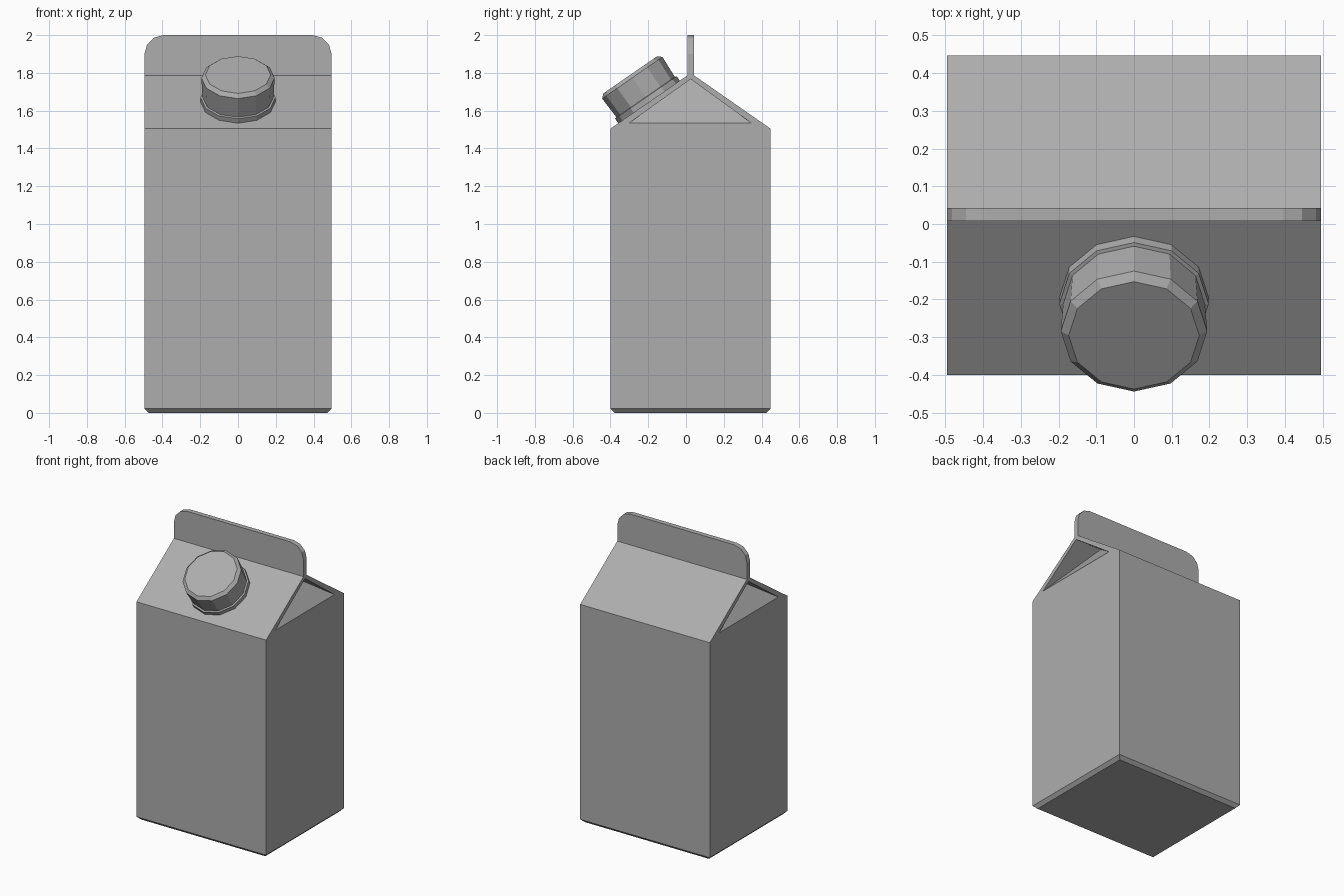
import bpy, bmesh, math
from mathutils import Matrix

old = bpy.data.objects.get("Cube")
if old:
    bpy.data.objects.remove(old, do_unlink=True)

GREY = (0.42, 0.42, 0.42, 1)
mat = bpy.data.materials.new("mid_grey")
mat.use_nodes = True
mat.diffuse_color = GREY
mat.node_tree.nodes["Principled BSDF"].inputs["Base Color"].default_value = GREY

HALF_X = 0.495
FRONT, BACK = -0.4, 0.447
FIN_FRONT, FIN_BACK = 0.008, 0.042
RIDGE_Y = (FIN_FRONT + FIN_BACK) / 2
SHOULDER, RIDGE = 1.505, 1.787


def finish(name, bm):
    bmesh.ops.recalc_face_normals(bm, faces=bm.faces)
    mesh = bpy.data.meshes.new(name)
    bm.to_mesh(mesh)
    bm.free()
    mesh.materials.append(mat)
    obj = bpy.data.objects.new(name, mesh)
    bpy.context.collection.objects.link(obj)
    return obj


def loft(rings):
    """Skin closed rings of equal length and cap both ends."""
    bm = bmesh.new()
    loops = [[bm.verts.new(p) for p in ring] for ring in rings]
    n = len(loops[0])
    for a, b in zip(loops, loops[1:]):
        for i in range(n):
            j = (i + 1) % n
            bm.faces.new((a[i], a[j], b[j], b[i]))
    bm.faces.new(loops[0][::-1])
    bm.faces.new(loops[-1])
    return bm


def rect(x, y0, y1, z):
    return [(-x, y0, z), (x, y0, z), (x, y1, z), (-x, y1, z)]


# Carton body with bevelled foot and gabled roof
bevel = 0.022
body = finish("carton_body", loft([
    rect(HALF_X - bevel, FRONT + bevel, BACK - bevel, 0),
    rect(HALF_X, FRONT, BACK, bevel),
    rect(HALF_X, FRONT, BACK, SHOULDER),
    rect(HALF_X, FIN_FRONT, FIN_BACK, RIDGE),
]))

# Folded-in gable ends: a sloping triangle under the roof edges
base_z, apex_z, depth = 1.535, 1.767, 0.2
cutters = []
for side in (-1, 1):
    bm = bmesh.new()
    for base_x, apex_x in ((HALF_X, HALF_X - depth), (HALF_X + 0.1, HALF_X + 0.1)):
        bm.verts.new((side * base_x, -0.3, base_z))
        bm.verts.new((side * base_x, 0.345, base_z))
        bm.verts.new((side * apex_x, RIDGE_Y, apex_z))
    bmesh.ops.convex_hull(bm, input=bm.verts)
    cutter = finish("gable_cutter", bm)
    cutter.hide_render = True
    cutters.append(cutter)
    mod = body.modifiers.new("gable_fold", 'BOOLEAN')
    mod.operation = 'DIFFERENCE'
    mod.solver = 'EXACT'
    mod.object = cutter

depsgraph = bpy.context.evaluated_depsgraph_get()
folded = bpy.data.meshes.new_from_object(body.evaluated_get(depsgraph))
body.modifiers.clear()
body.data = folded
for cutter in cutters:
    bpy.data.objects.remove(cutter, do_unlink=True)

# Top sealing fin with rounded upper corners
radius, steps, top = 0.1, 3, 2.0
arc = [(HALF_X - radius + radius * math.cos(a), top - radius + radius * math.sin(a))
       for a in (math.pi / 2 * i / steps for i in range(steps + 1))]
half = [(HALF_X, RIDGE)] + arc
outline = half + [(-x, z) for x, z in reversed(half)]
finish("top_fin", loft([[(x, y, z) for x, z in outline] for y in (FIN_FRONT, FIN_BACK)]))

# Screw cap and spout collar, standing square to the front roof
SIDES = 12
tilt = math.atan2(RIDGE - SHOULDER, FIN_FRONT - FRONT)
seat = Matrix.Translation((0, -0.195, 1.645)) @ Matrix.Rotation(tilt, 4, 'X')


def turned(name, profile):
    rings = [[(r * math.cos(2 * math.pi * i / SIDES), r * math.sin(2 * math.pi * i / SIDES), h)
              for i in range(SIDES)] for r, h in profile]
    bm = loft(rings)
    bm.transform(seat)
    return finish(name, bm)


turned("spout_collar", [(0.198, -0.01), (0.198, 0.03), (0.187, 0.033)])
turned("screw_cap", [(0.188, 0.032), (0.194, 0.157), (0.173, 0.176)])
